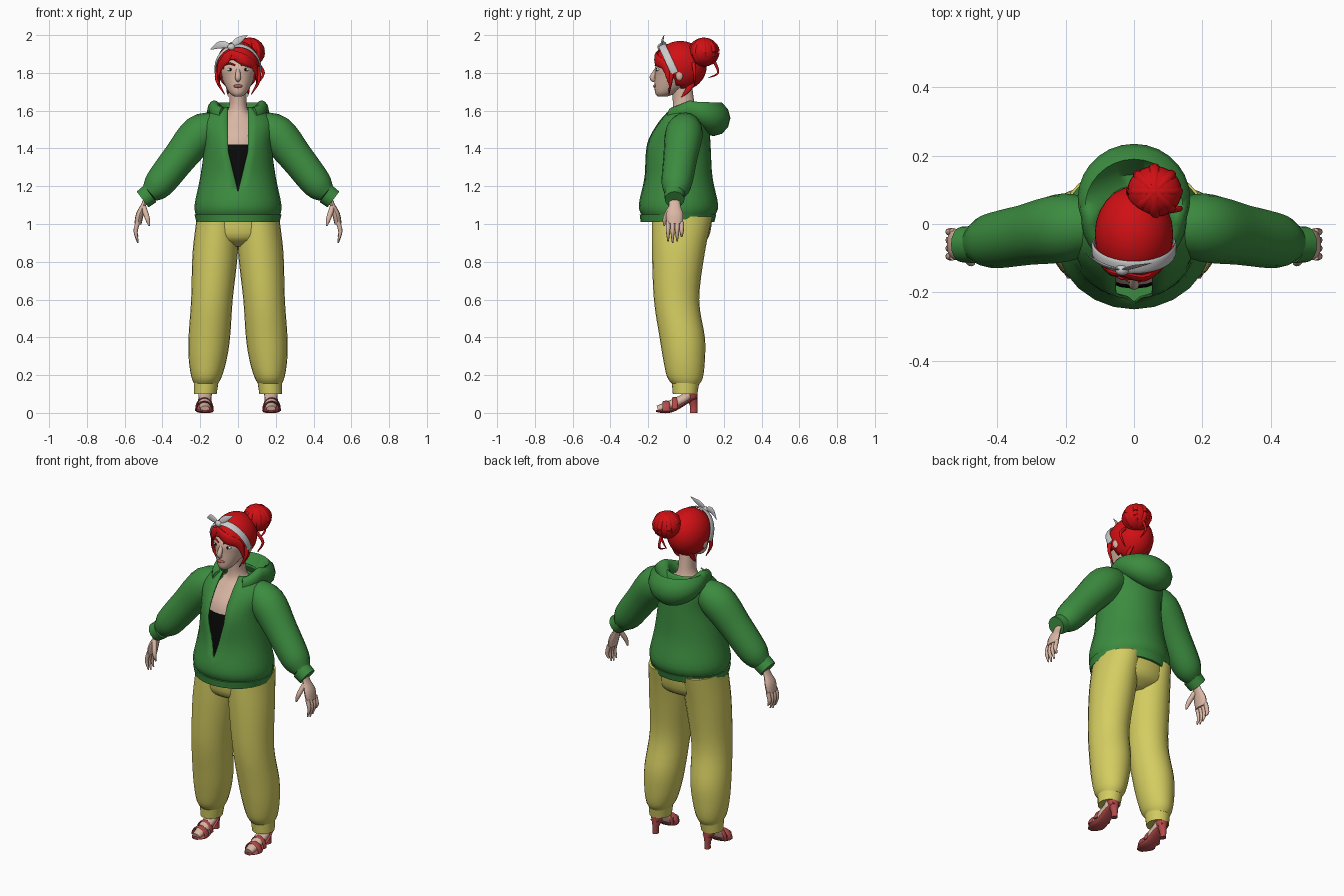
import bpy, bmesh
from math import sin, cos, pi, tau, asin, radians
from mathutils import Vector

if "Cube" in bpy.data.objects:
    bpy.data.objects.remove(bpy.data.objects["Cube"])


def paint(name, *rgb):
    mat = bpy.data.materials.new(name)
    mat.use_nodes = True
    mat.diffuse_color = (*rgb, 1)
    mat.node_tree.nodes["Principled BSDF"].inputs["Base Color"].default_value = (*rgb, 1)
    return mat


SKIN = paint("skin", .7, .47, .37)
HAIR = paint("red hair", .63, .005, .007)
GREEN = paint("green cloth", .045, .26, .05)
YELLOW = paint("yellow cloth", .66, .61, .12)
BLACK = paint("black cloth", .003, .003, .003)
SHOE = paint("dusty red leather", .45, .07, .07)
BAND = paint("light grey cloth", .6, .6, .6)
LIPS = paint("lip pink", .45, .12, .1)
WHITE = paint("eye white", .7, .7, .7)

ACROSS, DEEP, UP = Vector((1, 0, 0)), Vector((0, 1, 0)), Vector((0, 0, 1))


def build(name, rings, materials, closed=True, cap=True, mirror=False, thick=0, keep=None, rule=None):
    """Skin a list of equal rings into one smooth object."""
    count = len(rings[0])
    bm = bmesh.new()
    rows = [[bm.verts.new(point) for point in ring] for ring in rings]
    for low, high in zip(rows, rows[1:]):
        for i in range(count if closed else count - 1):
            j = (i + 1) % count
            bm.faces.new((low[i], low[j], high[j], high[i]))
    if cap and closed:
        bm.faces.new(rows[0])
        bm.faces.new(rows[-1])
    bmesh.ops.remove_doubles(bm, verts=bm.verts, dist=.0003)
    if keep:
        lost = [face for face in bm.faces if not keep(face.calc_center_median())]
        bmesh.ops.delete(bm, geom=lost, context='FACES')
    bmesh.ops.recalc_face_normals(bm, faces=bm.faces)
    for face in bm.faces:
        face.smooth = True
        if rule:
            face.material_index = rule(face.calc_center_median())
    mesh = bpy.data.meshes.new(name)
    bm.to_mesh(mesh)
    bm.free()
    for material in materials:
        mesh.materials.append(material)
    mesh.set_sharp_from_angle(angle=radians(55))
    obj = bpy.data.objects.new(name, mesh)
    bpy.context.collection.objects.link(obj)
    if mirror:
        obj.modifiers.new("mirror", 'MIRROR').use_mirror_merge = False
    if thick:
        cloth = obj.modifiers.new("cloth", 'SOLIDIFY')
        cloth.thickness, cloth.offset = thick, -1


def flow(rows, steps):
    """Fill in a smooth run of rows between the given ones."""
    rows = [Vector(row) for row in rows]
    result = []
    for i in range(len(rows) - 1):
        a, b = rows[i], rows[i + 1]
        start = (b - rows[max(i - 1, 0)]) / 2
        end = (rows[min(i + 2, len(rows) - 1)] - a) / 2
        for k in range(steps):
            t = k / steps
            ease = t * t * (3 - 2 * t)
            result.append(a.lerp(b, ease) + start * t * (1 - t) ** 2 - end * t * t * (1 - t))
    return result + [rows[-1]]


def oval(z, half, front, back, x, gap, count=24):
    """Level oval, left open at the front by the gap."""
    middle, deep = (front + back) / 2, (back - front) / 2
    g = asin(gap / half) if gap else 0
    angles = [g + (tau - 2 * g) * i / count for i in range(count + 1)]
    return [(x + half * sin(a), middle - deep * cos(a), z) for a in angles]


def loft(name, rows, *materials, centre=lambda z: 0, gap=None, steps=4, **options):
    """Stack of ovals, each given as height, half width, front and back."""
    rings = [oval(*row, centre(row[0]), gap(row[0]) if gap else 0) for row in flow(rows, steps)]
    if not gap:
        rings = [ring[:-1] for ring in rings]
    build(name, rings, materials, closed=not gap, **options)


def tube(name, path, material, side=DEEP, flat=1, count=12, steps=4, **options):
    """Round or flattened tube through points that each carry a radius."""
    rows = flow(path, steps)
    points = [Vector(row[:3]) for row in rows]
    angles = [tau * k / count for k in range(count)]
    rings = []
    for i, point in enumerate(points):
        along = (points[min(i + 1, len(points) - 1)] - points[max(i - 1, 0)]).normalized()
        u = (side - along * side.dot(along)).normalized()
        v = along.cross(u) * flat
        rings.append([point + (u * cos(a) + v * sin(a)) * rows[i][3] for a in angles])
    build(name, rings, (material,), **options)


def ball(name, centre, radii, material, segments=16, **options):
    x, y, z = centre
    wide, deep, tall = radii
    turns = [pi * i / segments for i in range(segments + 1)]
    rows = [(z - tall * cos(t), wide * sin(t), y - deep * sin(t), y + deep * sin(t)) for t in turns]
    loft(name, rows, material, centre=lambda height: x, steps=1, cap=False, **options)


# Trousers: the legs lean outwards towards the ankles
def leg_line(z):
    return .18 - .07 * z


loft("trouser_legs", [(.15, .06, -.07, .07), (.19, .08, -.1, .09), (.28, .1, -.12, .1), (.4, .11, -.14, .1),
                      (.6, .11, -.17, .07), (.85, .12, -.18, .1), (1.04, .11, -.18, .14)],
     YELLOW, centre=leg_line, mirror=True)
loft("trouser_seat", [(.88, .08, -.1, .05), (.93, .2, -.17, .12), (1.04, .22, -.18, .14)], YELLOW)
loft("trouser_cuffs", [(.1, .06, -.07, .06), (.16, .065, -.075, .07)], YELLOW, centre=leg_line, steps=1, mirror=True)

# Body under the jacket, with a black top below the neckline
loft("chest_and_neck", [(1.1, .15, -.19, .1), (1.42, .15, -.18, .1), (1.54, .12, -.11, .08),
                        (1.61, .05, -.07, .05), (1.75, .05, -.08, .03)],
     SKIN, BLACK, rule=lambda c: int(c.z < 1.42))

# Jacket, open down the front
loft("jacket_body", [(1.04, .22, -.23, .15), (1.1, .23, -.25, .17), (1.25, .2, -.22, .14), (1.42, .18, -.215, .13),
                     (1.54, .19, -.15, .12), (1.62, .11, -.08, .09)],
     GREEN, gap=lambda z: min(.055, max(0, z - 1.17) / 4) or 1e-6, thick=.008)
loft("jacket_hem", [(1.01, .22, -.24, .15), (1.05, .23, -.245, .16)], GREEN, steps=1)
tube("sleeves", [(.1, 0, 1.52, .07), (.2, -.01, 1.48, .1), (.31, -.03, 1.35, .09), (.42, -.05, 1.21, .08),
                 (.47, -.06, 1.16, .05)], GREEN, mirror=True, count=16)
tube("sleeve_cuffs", [(.465, -.06, 1.16, .055), (.505, -.06, 1.13, .052)], GREEN, steps=1, count=16, mirror=True)

# Hood: a roll round the neck that swells into a sunken bag at the back
hood = []
for step in range(-14, 15):
    a = radians(step * 10)
    back, front = max(0, cos(a)), max(0, -cos(a))
    section = []
    for k in range(12):
        p = tau * k / 12
        reach = .125 + (.03 + .06 * back) * cos(p)
        lift = (.045 + .05 * back) * sin(p)
        if sin(p) > 0 and cos(p) < .3:
            lift *= 1 - .9 * back
        section.append((reach * sin(a), .02 + reach * cos(a), 1.61 - .05 * (back + front) + lift))
    hood.append(section)
build("hood", hood, (GREEN,))

# Hands
tube("palms", [(.48, -.06, 1.15, .03), (.5, -.06, 1.1, .03), (.52, -.06, 1.05, .045), (.53, -.06, 1, .042)],
     SKIN, flat=.45, mirror=True)
for i, finger in enumerate(("index", "middle", "third", "little")):
    y, tip = -.095 + .024 * i, .9 + .008 * (i - 1) ** 2
    tube(finger + "_fingers", [(.53, y, 1.01, .012), (.542, y, .96, .011), (.53, y, tip, .004)],
         SKIN, count=8, mirror=True)
tube("thumbs", [(.5, -.08, 1.09, .014), (.48, -.11, 1.03, .013), (.47, -.115, .99, .004)], SKIN, mirror=True)


# Feet and heeled sandals
def stride(*points):
    return [(.175, *point) for point in points]


tube("feet", stride((.01, .14, .035), (.01, .09, .035), (-.06, .05, .035), (-.15, .02, .025)),
     SKIN, ACROSS, .75, mirror=True)
tube("sandal_soles", stride((.055, .08, .025), (.01, .06, .036), (-.06, .02, .042), (-.11, .01, .048),
                            (-.16, .01, .02)), SHOE, ACROSS, .25, mirror=True)
loft("sandal_heels", [(0, .016, .02, .06), (.04, .018, .02, .06), (.1, .037, -.01, .06)],
     SHOE, centre=lambda z: .173, mirror=True)
half_turn = [radians(15 * i) for i in range(13)]
for strap, y, z, tall, radius in (("toe", -.105, .01, .05, .02), ("instep", -.06, .02, .06, .015)):
    tube(strap + "_straps", [(.178 + .045 * cos(a), y, z + tall * sin(a), radius) for a in half_turn],
         SHOE, flat=.25, count=8, steps=1, mirror=True)

# Head
loft("head", [(1.675, .02, -.15, -.1), (1.7, .05, -.165, -.04), (1.78, .09, -.165, .07),
              (1.84, .1, -.16, .08), (1.93, .06, -.1, .05)], SKIN)
tube("nose", [(0, -.155, 1.82, .01), (0, -.178, 1.775, .015), (0, -.165, 1.76, .01)], SKIN, ACROSS)
ball("ears", (.1, -.035, 1.79), (.012, .02, .03), SKIN, mirror=True)
ball("eyes", (.04, -.148, 1.818), (.018, .01, .009), WHITE, mirror=True)
ball("irises", (.04, -.155, 1.818), (.007, .005, .008), BLACK, mirror=True)
tube("eyebrows", [(.016, -.162, 1.84, .004), (.045, -.155, 1.85, .005), (.07, -.136, 1.84, .002)],
     HAIR, mirror=True)
ball("lips", (0, -.164, 1.73), (.024, .01, .009), LIPS)

# Hair: cap cut along the hairline, swept fringe, locks and bun
ball("hair_cap", (0, -.03, 1.837), (.115, .14, .132), HAIR, segments=24, thick=.012,
     keep=lambda c: c.z > 1.715 - 1.15 * min(0, c.y + .025))
tube("long_fringe", [(-.045, -.14, 1.905, .02), (.03, -.155, 1.87, .03), (.09, -.11, 1.83, .02),
                     (.1, -.085, 1.73, .003)], HAIR, UP, .45)
tube("short_fringe", [(-.03, -.145, 1.91, .015), (-.065, -.14, 1.875, .026), (-.1, -.1, 1.82, .02),
                      (-.1, -.09, 1.73, .003)], HAIR, UP, .45)
tube("front_locks", [(.105, -.07, 1.83, .014), (.11, -.08, 1.76, .01), (.07, -.09, 1.685, .002)],
     HAIR, mirror=True)
tube("nape_locks", [(.05, .04, 1.76, .02), (.055, .01, 1.71, .014), (.05, -.025, 1.67, .002)],
     HAIR, flat=.5, mirror=True)
tube("side_curl", [(.1, .04, 1.85, .01), (.135, .045, 1.8, .008), (.1, .045, 1.735, .003)], HAIR)
tube("bun_curl", [(.06, .15, 1.86, .008), (.06, .17, 1.8, .006), (.055, .12, 1.775, .002)], HAIR)
ball("bun", (.06, .095, 1.91), (.08, .075, .076), HAIR)
full_turn = [tau * k / 20 for k in range(21)]
for i in range(4):
    turn = pi * i / 4
    tube("bun_twist", [(.06 + .066 * cos(a) * cos(turn), .095 + .066 * cos(a) * sin(turn), 1.91 + .06 * sin(a), .018)
                       for a in full_turn], HAIR, Vector((.3, .2, .9)), count=8, steps=1)

# Headband with a knotted bow
tube("headband", [(.12 * sin(a), -.07 - .057 * cos(a), 1.82 + .125 * cos(a), .02)
                  for a in (radians(10 * i) for i in range(-10, 11))], BAND, Vector((0, .9, .4)), .25, steps=1)
ball("bow_knot", (-.035, -.135, 1.937), (.02, .016, .018), BAND)
tube("bow_long_end", [(-.035, -.135, 1.94, .008), (-.09, -.12, 1.95, .02), (-.145, -.085, 1.925, .003)],
     BAND, UP, .25)
tube("bow_upright_end", [(-.035, -.135, 1.94, .008), (0, -.125, 1.97, .018), (.05, -.115, 2, .002)],
     BAND, UP - ACROSS, .25)
